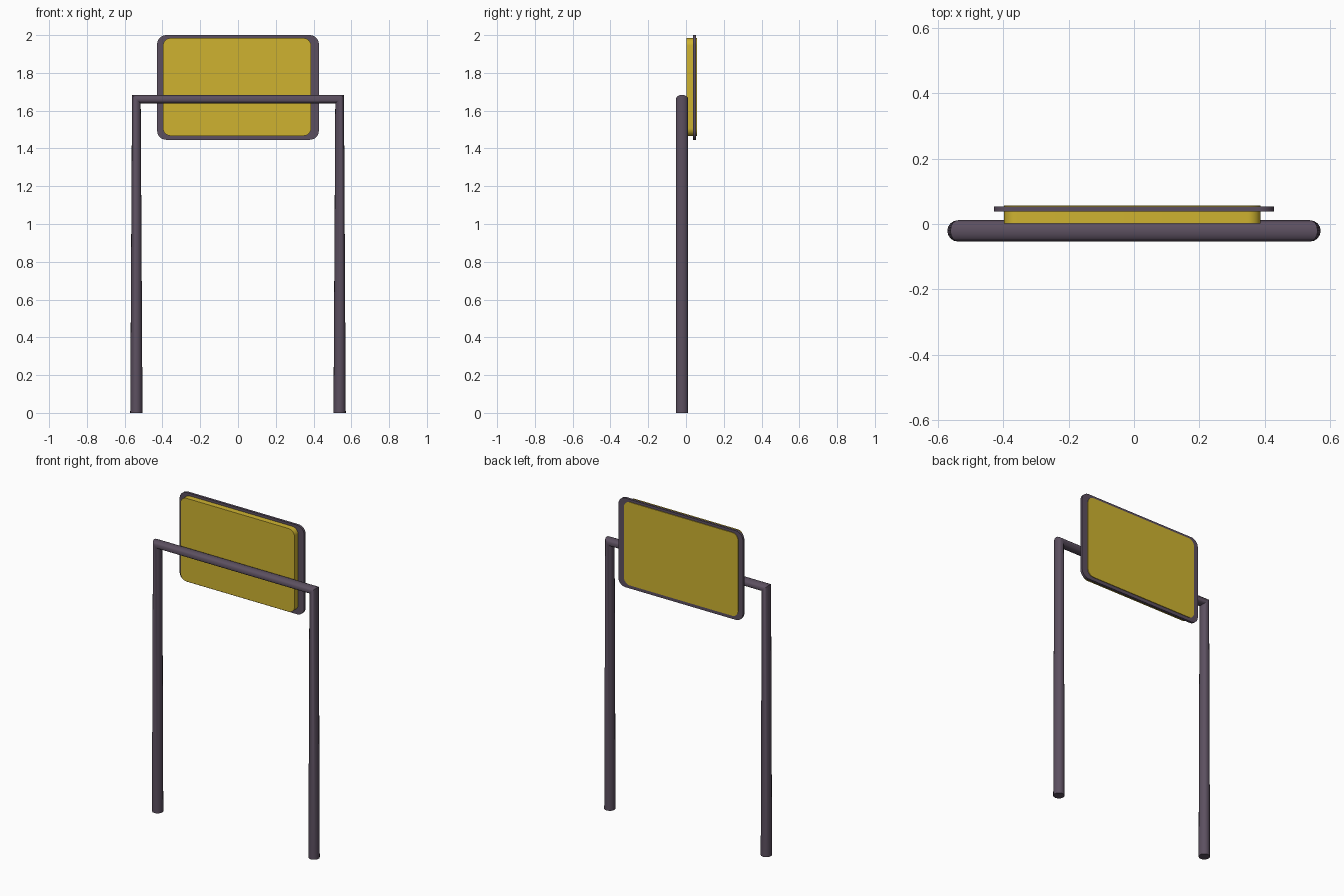
import bpy, bmesh
from math import sin, cos, pi

if "Cube" in bpy.data.objects:
    bpy.data.objects.remove(bpy.data.objects["Cube"])


def material(name, color):
    m = bpy.data.materials.new(name)
    m.diffuse_color = (*color, 1)
    m.use_nodes = True
    m.node_tree.nodes["Principled BSDF"].inputs["Base Color"].default_value = m.diffuse_color
    return m


YELLOW = material("yellow", (0.62, 0.45, 0.03))
DARK = material("dark_purple_grey", (0.107, 0.08, 0.117))


def smooth(obj):
    bpy.ops.object.select_all(action='DESELECT')
    obj.select_set(True)
    bpy.context.view_layer.objects.active = obj
    bpy.ops.object.shade_smooth_by_angle(angle=0.6)


def rounded_panel(name, x0, x1, z0, z1, y0, y1, r, mat, seg=8):
    """Rounded rectangle in the XZ plane, extruded along y."""
    bm = bmesh.new()
    corners = [(x1 - r, z1 - r), (x0 + r, z1 - r), (x0 + r, z0 + r), (x1 - r, z0 + r)]
    verts = []
    for q, (cx, cz) in enumerate(corners):
        for i in range(seg + 1):
            a = (q + i / seg) * pi / 2
            verts.append(bm.verts.new((cx + r * cos(a), y0, cz + r * sin(a))))
    face = bm.faces.new(verts)
    ext = bmesh.ops.extrude_face_region(bm, geom=[face], use_keep_orig=True)
    moved = [g for g in ext["geom"] if isinstance(g, bmesh.types.BMVert)]
    bmesh.ops.translate(bm, verts=moved, vec=(0, y1 - y0, 0))
    bmesh.ops.recalc_face_normals(bm, faces=bm.faces)
    me = bpy.data.meshes.new(name)
    bm.to_mesh(me)
    bm.free()
    me.materials.append(mat)
    obj = bpy.data.objects.new(name, me)
    bpy.context.collection.objects.link(obj)
    smooth(obj)
    return obj


# Post frame: one bent tube, pinched at the mitred corners
curve = bpy.data.curves.new("post_frame", 'CURVE')
curve.dimensions = '3D'
curve.bevel_depth = 0.0325
curve.bevel_resolution = 6
curve.use_fill_caps = True
spline = curve.splines.new('POLY')
path = [(-0.538, 0), (-0.538, 1.661), (0.538, 1.661), (0.538, 0)]
spline.points.add(len(path) - 1)
for p, (x, z) in zip(spline.points, path):
    p.co = (x, -0.021, z, 1)
curve.materials.append(DARK)
posts = bpy.data.objects.new("post_frame", curve)
bpy.context.collection.objects.link(posts)
bpy.context.view_layer.objects.active = posts
posts.select_set(True)
bpy.ops.object.convert(target='MESH')
posts = bpy.context.view_layer.objects.active
bm = bmesh.new()
bm.from_mesh(posts.data)
bmesh.ops.remove_doubles(bm, verts=bm.verts, dist=1e-5)
bmesh.ops.recalc_face_normals(bm, faces=bm.faces)
bm.to_mesh(posts.data)
bm.free()
smooth(posts)

# Sign board and its dark rim plate
rounded_panel("sign_board", -0.397, 0.387, 1.467, 1.984, 0.002, 0.057, 0.04, YELLOW)
rounded_panel("sign_rim", -0.428, 0.428, 1.446, 2.0, 0.038, 0.053, 0.048, DARK)
